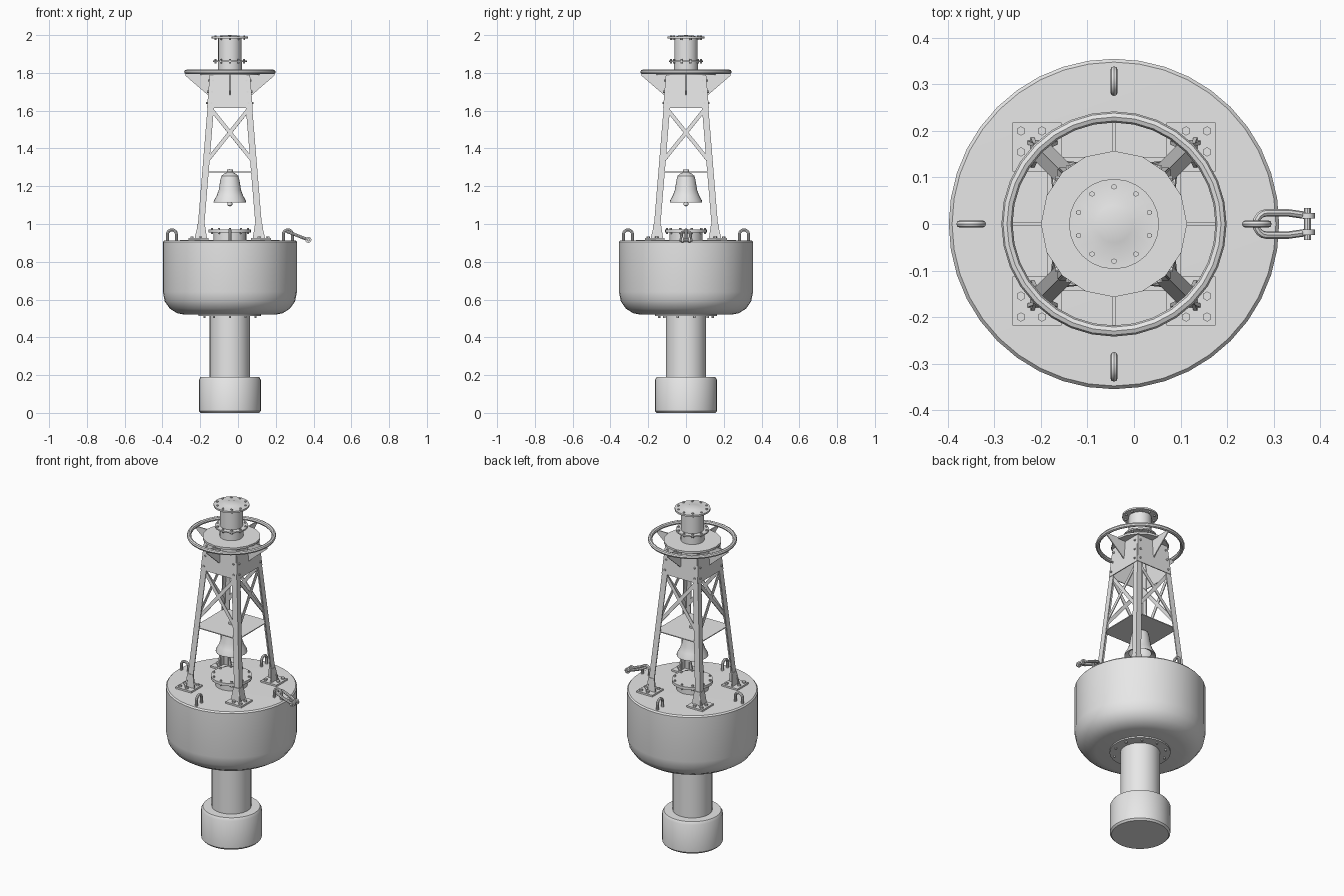
import bpy, bmesh, math
from mathutils import Vector, Matrix

if "Cube" in bpy.data.objects:
    bpy.data.objects.remove(bpy.data.objects["Cube"])

AX = -0.043                       # x of the buoy axis
grey = bpy.data.materials.new("light grey paint")
grey.diffuse_color = (0.8, 0.8, 0.8, 1)
grey.use_nodes = True
grey.node_tree.nodes["Principled BSDF"].inputs["Base Color"].default_value = grey.diffuse_color


def finish(name, bm, smooth=True):
    bmesh.ops.recalc_face_normals(bm, faces=bm.faces)
    me = bpy.data.meshes.new(name)
    bm.to_mesh(me)
    bm.free()
    me.materials.append(grey)
    ob = bpy.data.objects.new(name, me)
    ob.location.x = AX
    bpy.context.collection.objects.link(ob)
    if smooth:
        bpy.ops.object.select_all(action='DESELECT')
        ob.select_set(True)
        bpy.context.view_layer.objects.active = ob
        bpy.ops.object.shade_smooth_by_angle(angle=math.radians(35))
    return ob


def lathe(name, profile, n=32):
    """Turn a list of (radius, z) around the axis."""
    bm = bmesh.new()
    vs = [bm.verts.new((r, 0, z)) for r, z in profile]
    es = [bm.edges.new(p) for p in zip(vs, vs[1:])]
    bmesh.ops.spin(bm, geom=vs + es, axis=(0, 0, 1), cent=(0, 0, 0),
                   angle=math.tau, steps=n, use_duplicate=False)
    bmesh.ops.remove_doubles(bm, verts=bm.verts, dist=1e-4)
    return finish(name, bm)


def loft(bm, a, b):
    """Solid between two matching outlines."""
    va, vb = [bm.verts.new(p) for p in a], [bm.verts.new(p) for p in b]
    n = len(a)
    bm.faces.new(va[::-1])
    bm.faces.new(vb)
    for i in range(n):
        bm.faces.new((va[i], va[(i + 1) % n], vb[(i + 1) % n], vb[i]))


def plate(bm, pts, thick):
    """Flat plate from an outline, given thickness both ways."""
    p = [Vector(q) for q in pts]
    n = (p[1] - p[0]).cross(p[2] - p[0]).normalized() * thick / 2
    loft(bm, [q - n for q in p], [q + n for q in p])


def rod(bm, a, b, r, n=6):
    a, b = Vector(a), Vector(b)
    d = b - a
    m = Matrix.Translation((a + b) / 2) @ d.to_track_quat('Z', 'Y').to_matrix().to_4x4()
    bmesh.ops.create_cone(bm, cap_ends=True, segments=n, radius1=r, radius2=r,
                          depth=d.length, matrix=m)


def tube(name, pts, r, cyclic=False):
    cu = bpy.data.curves.new(name, 'CURVE')
    cu.dimensions = '3D'
    cu.bevel_depth, cu.bevel_resolution, cu.use_fill_caps = r, 2, True
    sp = cu.splines.new('POLY')
    sp.points.add(len(pts) - 1)
    for q, p in zip(sp.points, pts):
        q.co = (*p, 1)
    sp.use_cyclic_u = cyclic
    tmp = bpy.data.objects.new(name, cu)
    bpy.context.collection.objects.link(tmp)
    bm = bmesh.new()
    bm.from_mesh(tmp.to_mesh())
    bpy.data.objects.remove(tmp)
    return finish(name, bm)


def bolt_circle(name, r, z0, z1, count, size=0.006):
    bm = bmesh.new()
    for i in range(count):
        a = math.tau * (i + 0.5) / count + math.pi / 2 - math.pi / count
        x, y = r * math.cos(a), r * math.sin(a)
        rod(bm, (x, y, z0), (x, y, z1), size)
    finish(name, bm, False)


# Hull: counterweight, tail tube and float
lathe("counterweight", [(0, 0), (0.155, 0), (0.164, 0.01), (0.164, 0.175),
                        (0.155, 0.19), (0, 0.19)])
lathe("tail_tube", [(0.107, 0.18), (0.107, 0.53)])
lathe("tail_flange", [(0.1, 0.512), (0.165, 0.512), (0.165, 0.53)])
bolt_circle("tail_flange_bolts", 0.142, 0.503, 0.52, 10)
lathe("float", [(0, 0.52), (0.24, 0.52), (0.28, 0.528), (0.318, 0.552), (0.345, 0.59),
                (0.355, 0.64), (0.355, 0.905), (0.348, 0.913), (0, 0.917)], 40)

# Hatch on the float
lathe("hatch", [(0.088, 0.91), (0.088, 0.955), (0.112, 0.955), (0.112, 0.971),
                (0, 0.971)], 24)
bolt_circle("hatch_bolts", 0.1, 0.946, 0.98, 10)

# Bell with clapper and its mounting plate
lathe("bell", [(0.06, 1.13), (0.086, 1.115), (0.084, 1.125), (0.07, 1.15), (0.059, 1.18),
               (0.051, 1.23), (0.045, 1.255), (0.028, 1.268), (0.016, 1.272),
               (0.016, 1.288), (0, 1.29)], 24)
lathe("clapper", [(0, 1.093), (0.012, 1.098), (0.014, 1.108), (0.01, 1.12), (0.006, 1.13),
                  (0.006, 1.26)], 10)


def off(z):
    """Half width of the tower at height z."""
    return 0.175 - (z - 0.925) * 0.07 / 0.855


bm = bmesh.new()
s = off(1.275) - 0.002
plate(bm, [(-s, -s, 1.275), (s, -s, 1.275), (s, s, 1.275), (-s, s, 1.275)], 0.005)
finish("bell_plate", bm, False)

# Angle-section legs, their feet, base plates and bolts
corners = [(sx, sy) for sx in (-1, 1) for sy in (-1, 1)]
legs, feet, bases, bolts = (bmesh.new() for _ in range(4))
for sx, sy in corners:
    def section(z, w=0.034, t=0.006):
        o = off(z)
        return [(sx * x, sy * y, z) for x, y in
                ((o, o), (o - w, o), (o - w, o - t), (o - t, o - t), (o - t, o - w), (o, o - w))]
    loft(legs, section(0.92), section(1.79))
    for swap in (False, True):
        pts = [(off(0.92) + 0.012, 0.92), (off(0.92) - 0.055, 0.92),
               (off(1.0) - 0.036, 1.0), (off(1.0), 1.0)]
        plate(feet, [(sx * off(z), sy * u, z) if swap else (sx * u, sy * off(z), z)
                     for u, z in pts], 0.008)
    a, b = 0.113, 0.218
    plate(bases, [(sx * a, sy * a, 0.92), (sx * b, sy * a, 0.92),
                  (sx * b, sy * b, 0.92), (sx * a, sy * b, 0.92)], 0.01)
    for x, y in ((0.155, 0.2), (0.2, 0.2), (0.2, 0.155), (0.132, 0.132)):
        rod(bolts, (sx * x, sy * y, 0.915), (sx * x, sy * y, 0.934), 0.01)
finish("tower_legs", legs, False)
finish("leg_feet", feet, False)
finish("base_plates", bases, False)
finish("base_bolts", bolts, False)

# Four tower sides: cross braces, upper panels, panel bolts, ring brackets
braces, panels, pbolts, brackets = (bmesh.new() for _ in range(4))
for k in range(4):
    rot = Matrix.Rotation(k * math.pi / 2, 3, 'Z')

    def side(u, z, out=0.0):
        return rot @ Vector((u, -off(z) - out, z))
    for m in (-1, 1):
        lo, hi, h = off(1.33) - 0.018, off(1.61) - 0.018, 0.016
        plate(braces, [side(-m * lo, 1.33 - h, -0.008), side(-m * lo, 1.33 + h, -0.008),
                       side(m * hi, 1.61 + h, -0.008), side(m * hi, 1.61 - h, -0.008)], 0.005)
        for z in (1.64, 1.70, 1.76):
            u = m * (off(z) - 0.018)
            rod(pbolts, side(u, z, -0.004), side(u, z, 0.009), 0.006)
    a, b = off(1.615), off(1.79)
    plate(panels, [side(-a, 1.615), side(a, 1.615), side(b, 1.79), side(-b, 1.79)], 0.005)
    plate(brackets, [rot @ Vector((0, -r, z)) for r, z in
                     ((off(1.68), 1.68), (0.235, 1.785), (0.235, 1.798), (0.1, 1.798))], 0.006)
finish("cross_braces", braces, False)
finish("tower_panels", panels, False)
finish("panel_bolts", pbolts, False)
finish("ring_brackets", brackets, False)

# Deck and guard ring
lathe("deck", [(0, 1.79), (0.157, 1.79), (0.157, 1.802), (0, 1.802)], 16)
tube("guard_ring", [(0.23 * math.cos(a), 0.23 * math.sin(a), 1.805)
                    for a in (math.tau * i / 32 for i in range(32))], 0.012, True)

# Lantern housing
lathe("lantern", [(0.064, 1.80), (0.064, 1.858), (0.09, 1.858), (0.09, 1.866), (0.062, 1.866),
                  (0.062, 1.982), (0.097, 1.982), (0.097, 1.992), (0.056, 1.992),
                  (0.04, 1.997), (0, 2.0)], 24)
bolt_circle("lantern_base_bolts", 0.079, 1.85, 1.873, 10)
bolt_circle("lantern_top_bolts", 0.08, 1.975, 1.998, 10)

# Lifting eyes, standing radially on the float
for k, name in enumerate(("right", "back", "left", "front")):
    c, s = math.cos(k * math.pi / 2), math.sin(k * math.pi / 2)
    pts = [(-0.024, 0.912)] + [(-0.024 * math.cos(t), 0.945 + 0.024 * math.sin(t))
                               for t in (math.pi * i / 8 for i in range(9))] + [(0.024, 0.912)]
    tube("lifting_eye_" + name, [((0.307 + u) * c, (0.307 + u) * s, z) for u, z in pts], 0.008)

# Shackle hanging outward from the right eye
d = Vector((0.93, 0, -0.36))
start = Vector((0.318, 0, 0.954))
bow = [(0.105, 0.018), (0.06, 0.024)] + [
    (0.01 - 0.024 * math.sin(t), 0.024 * math.cos(t))
    for t in (math.pi * i / 8 for i in range(9))] + [(0.06, -0.024), (0.105, -0.018)]
tube("shackle_bow", [start + d * a + Vector((0, b, 0)) for a, b in bow], 0.008)
bm = bmesh.new()
e = start + d * 0.105
rod(bm, e + Vector((0, -0.034, 0)), e + Vector((0, 0.034, 0)), 0.008, 10)
for y in (-0.018, 0.018):
    rod(bm, e + Vector((0, y - 0.006, 0)), e + Vector((0, y + 0.006, 0)), 0.016, 12)
finish("shackle_pin", bm)
